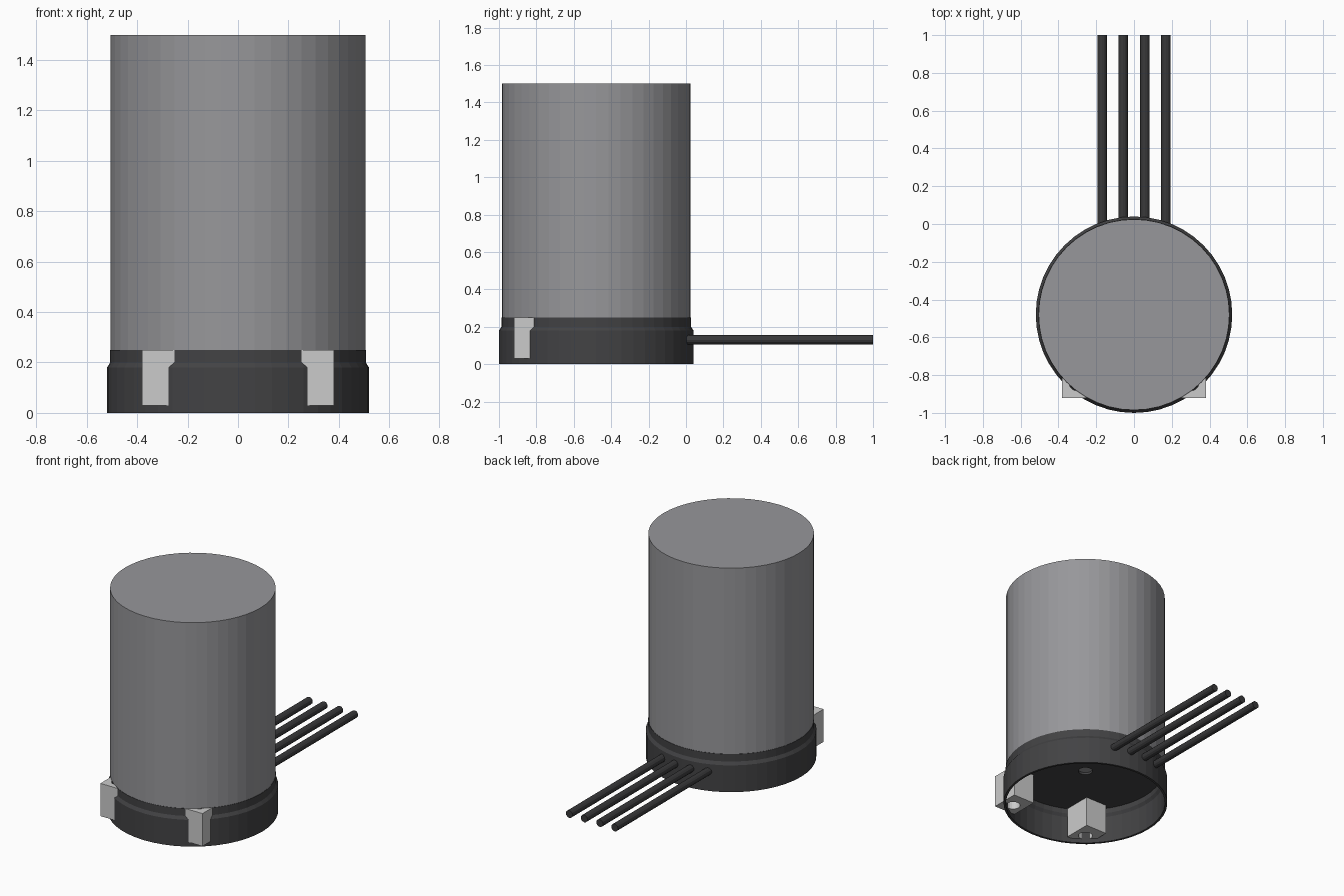
import bpy, bmesh, math

if "Cube" in bpy.data.objects:
    bpy.data.objects.remove(bpy.data.objects["Cube"])

CY = -0.48          # y of the can's axis
SEG = 48


def material(name, rgb):
    m = bpy.data.materials.new(name)
    m.diffuse_color = (*rgb, 1)
    m.use_nodes = True
    m.node_tree.nodes["Principled BSDF"].inputs["Base Color"].default_value = m.diffuse_color
    return m


CAN = material("can_grey", (0.31, 0.31, 0.325))
DARK = material("dark_plastic", (0.055, 0.055, 0.058))
WIRE = material("wire_black", (0.04, 0.04, 0.042))


def finish(name, bm, mat=None):
    bmesh.ops.recalc_face_normals(bm, faces=bm.faces)
    mesh = bpy.data.meshes.new(name)
    bm.to_mesh(mesh)
    bm.free()
    ob = bpy.data.objects.new(name, mesh)
    bpy.context.collection.objects.link(ob)
    if mat:
        mesh.materials.append(mat)
    return ob


def cylinder(name, radius, length, loc, mat=None, seg=SEG, rot=(0, 0, 0)):
    bm = bmesh.new()
    bmesh.ops.create_cone(bm, cap_ends=True, segments=seg, radius1=radius,
                          radius2=radius, depth=length)
    ob = finish(name, bm, mat)
    ob.location, ob.rotation_euler = loc, rot
    return ob


def lathe(name, profile, loc, mat):
    """Spin a closed (radius, z) outline around z."""
    bm = bmesh.new()
    rings = []
    for i in range(SEG):
        a = 2 * math.pi * i / SEG
        rings.append([bm.verts.new((r * math.cos(a), r * math.sin(a), z)) for r, z in profile])
    n = len(profile)
    for i in range(SEG):
        p, q = rings[i], rings[(i + 1) % SEG]
        for j in range(n):
            k = (j + 1) % n
            bm.faces.new((p[j], q[j], q[k], p[k]))
    ob = finish(name, bm, mat)
    ob.location = loc
    return ob


# Main can
cylinder("can_body", 0.505, 1.25, (0, CY, 0.875), CAN)

# Hollow base cup with a shoulder and a small hole in its ceiling
lathe("base_cup", [(0.52, 0), (0.52, 0.18), (0.507, 0.2), (0.507, 0.25), (0.045, 0.25),
                   (0.045, 0.235), (0.492, 0.235), (0.492, 0.2), (0.505, 0.18), (0.505, 0)],
      (0, CY, 0), DARK)

# Mounting blocks: one bored block, mirrored across x
bm = bmesh.new()
bmesh.ops.create_cube(bm, size=1)
bmesh.ops.scale(bm, vec=(0.16, 0.19, 0.22), verts=bm.verts)
bmesh.ops.translate(bm, vec=(0.30, -0.825, 0.14), verts=bm.verts)
blocks = finish("mounting_blocks", bm)
bore = cylinder("bore_cutter", 0.045, 0.6, (0.30, -0.838, 0.14), seg=24)
bore.hide_render = True
bore.display_type = 'WIRE'
cut = blocks.modifiers.new("bore", 'BOOLEAN')
cut.operation, cut.object, cut.solver = 'DIFFERENCE', bore, 'EXACT'
blocks.modifiers.new("mirror", 'MIRROR')

# Four lead wires out of the back
for i, x in enumerate((-0.169, -0.058, 0.058, 0.169)):
    cylinder(f"lead_wire_{i + 1}", 0.025, 1.0, (x, 0.5, 0.13), WIRE, 12, (math.pi / 2, 0, 0))
